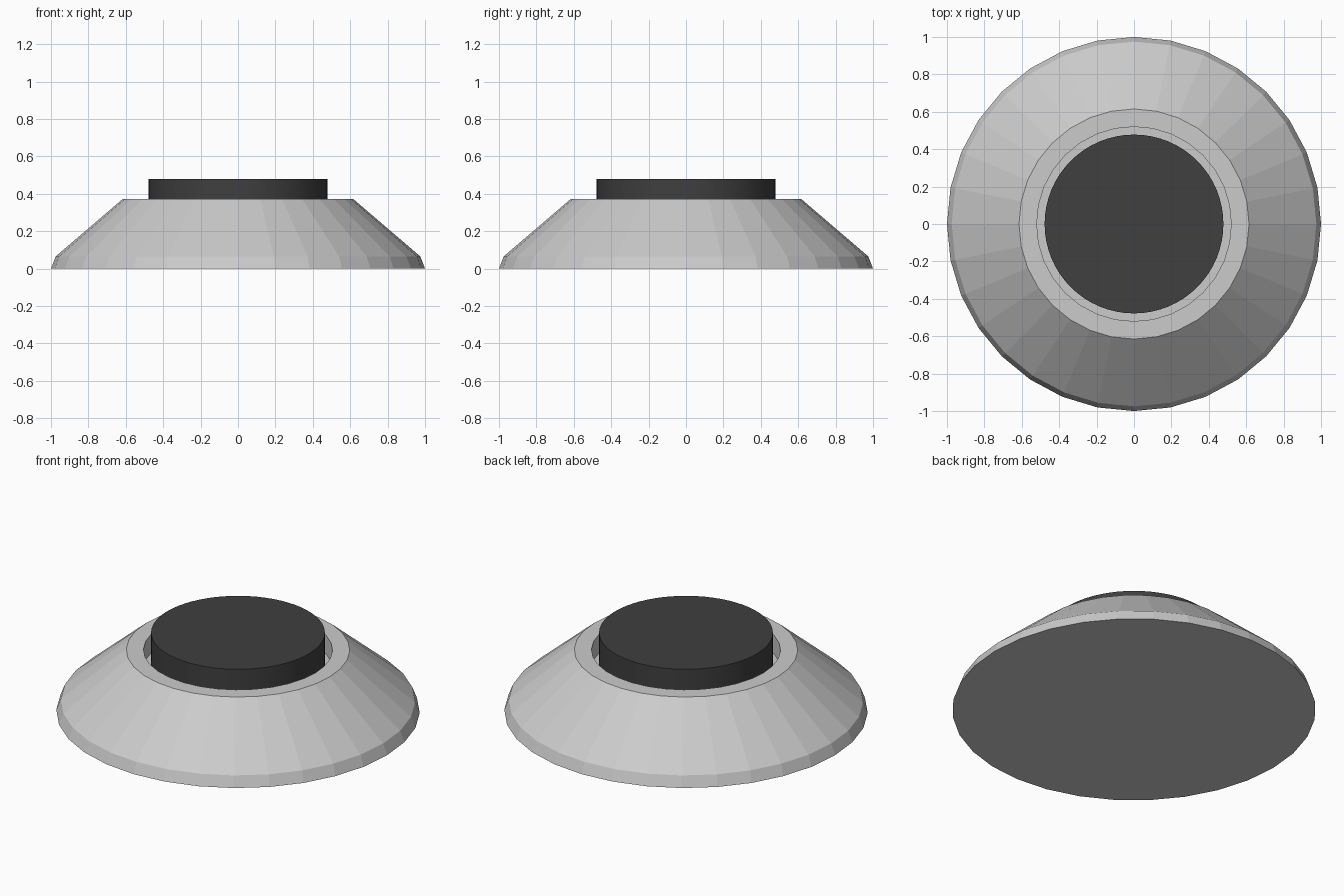
import bpy, bmesh
from math import cos, sin, tau, radians

if "Cube" in bpy.data.objects:
    bpy.data.objects.remove(bpy.data.objects["Cube"])


def lathe(name, profile, sides):
    """Revolve (radius, z) points around z, capping both ends."""
    bm = bmesh.new()
    rings = [[bm.verts.new((r * cos(tau * i / sides), r * sin(tau * i / sides), z))
              for i in range(sides)] for r, z in profile]
    for low, high in zip(rings, rings[1:]):
        for i in range(sides):
            j = (i + 1) % sides
            bm.faces.new((low[i], low[j], high[j], high[i]))
    bm.faces.new(rings[0][::-1])
    bm.faces.new(rings[-1])
    mesh = bpy.data.meshes.new(name)
    bm.to_mesh(mesh)
    bm.free()
    obj = bpy.data.objects.new(name, mesh)
    bpy.context.collection.objects.link(obj)
    return obj


FLOOR = 0.26

# Faceted sloping housing with a round recess in its top
lathe("housing", [(1.0, 0), (0.975, 0.065), (0.615, 0.373),
                  (0.52, 0.373), (0.52, FLOOR)], 32)

# Dark round button standing in the recess
button = lathe("button", [(0.478, FLOOR), (0.478, 0.478)], 64)
bpy.context.view_layer.objects.active = button
button.select_set(True)
bpy.ops.object.shade_smooth_by_angle(angle=radians(30))

dark = bpy.data.materials.new("dark_plastic")
dark.diffuse_color = (0.05, 0.05, 0.05, 1)
dark.use_nodes = True
dark.node_tree.nodes["Principled BSDF"].inputs["Base Color"].default_value = dark.diffuse_color
button.data.materials.append(dark)
